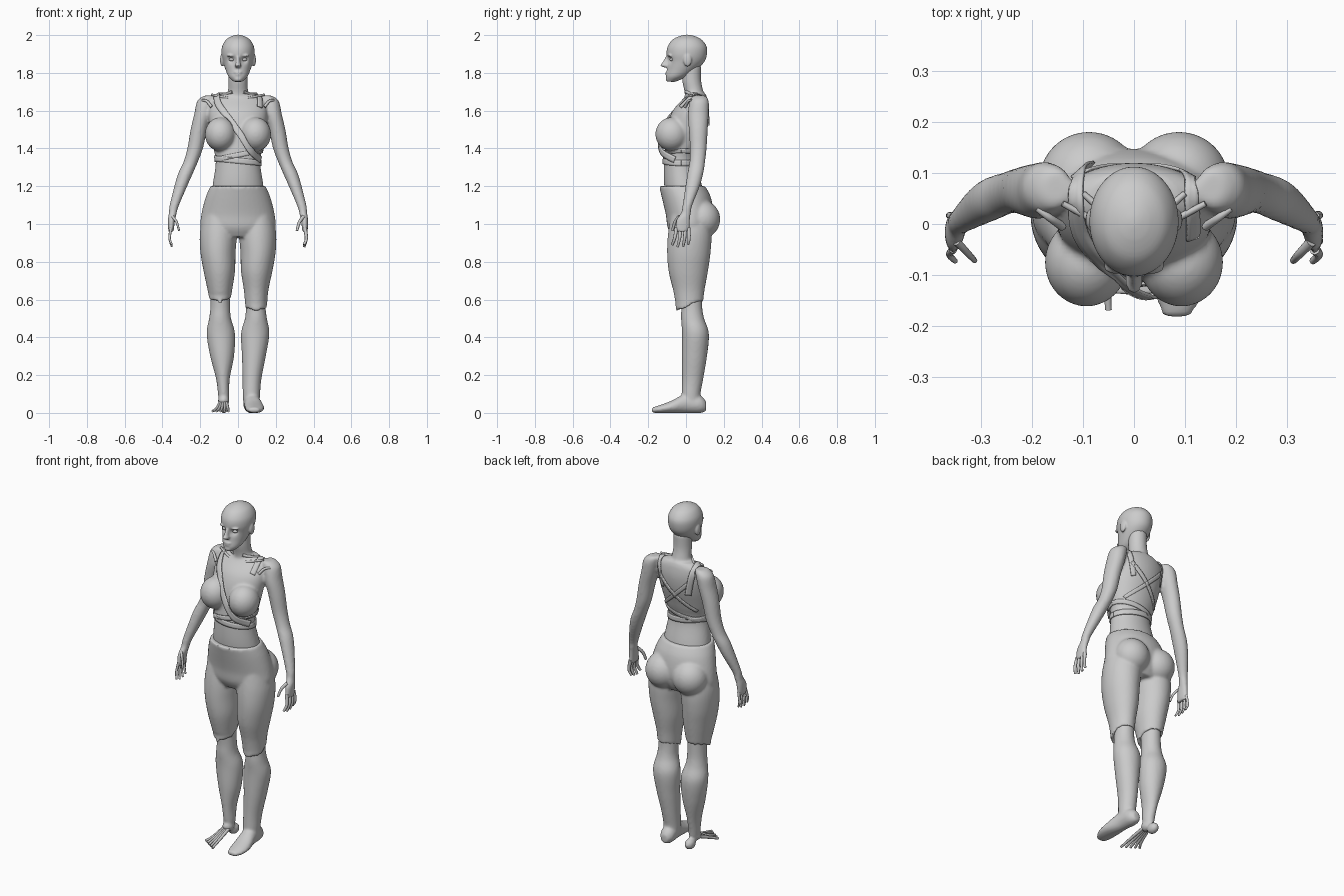
import bpy, bmesh, math
from mathutils import Vector, Matrix

old = bpy.data.objects.get("Cube")
if old:
    bpy.data.objects.remove(old, do_unlink=True)

grey = bpy.data.materials.new("plain_grey")
grey.use_nodes = True
grey.diffuse_color = (0.6, 0.6, 0.6, 1)
grey.node_tree.nodes["Principled BSDF"].inputs["Base Color"].default_value = grey.diffuse_color


def add_object(name, data):
    ob = bpy.data.objects.new(name, data)
    bpy.context.collection.objects.link(ob)
    data.materials.append(grey)
    return ob


def finish(name, bm, voxel=0, smooth=4):
    """Turn overlapping closed forms into one smooth skin."""
    bmesh.ops.recalc_face_normals(bm, faces=bm.faces[:])
    for f in bm.faces:
        f.smooth = True
    mesh = bpy.data.meshes.new(name)
    bm.to_mesh(mesh)
    bm.free()
    ob = add_object(name, mesh)
    if voxel:
        mod = ob.modifiers.new("Blend", 'REMESH')
        mod.mode = 'VOXEL'
        mod.voxel_size = voxel
        mod.use_smooth_shade = True
        mod = ob.modifiers.new("Soften", 'SMOOTH')
        mod.factor = 0.5
        mod.iterations = smooth
    return ob


def spline(rows, steps=6):
    """Catmull-Rom interpolation of rows of numbers."""
    out = []
    for i in range(len(rows) - 1):
        quad = [rows[max(0, min(len(rows) - 1, i + k))] for k in (-1, 0, 1, 2)]
        for j in range(steps):
            t = j / steps
            out.append([b + t * ((c - a) / 2 + t * (a - 2.5 * b + 2 * c - d / 2
                        + t * (1.5 * (b - c) + (d - a) / 2)))
                        for a, b, c, d in zip(*quad)])
    return out + [list(rows[-1])]


def loft(bm, rows, side=1, along_y=False, hem=0, seg=40):
    """Oval rings (x, y, z, half width, half depth) joined into a closed form."""
    rings = []
    rows = spline(rows)
    for n, (x, y, z, a, b) in enumerate(rows):
        a, b = max(a, 0.002), max(b, 0.002)
        ring = []
        for k in range(seg):
            t = math.tau * k / seg
            u, v = a * math.cos(t), b * math.sin(t)
            p = Vector((x + u, y, z + v)) if along_y else Vector((x + u, y + v, z))
            if hem and n == len(rows) - 1:
                p.z += hem * (math.sin(t) + 0.4 * math.sin(5 * t))
            p.x *= side
            ring.append(bm.verts.new(p))
        rings.append(ring)
    for r, s in zip(rings, rings[1:]):
        for k in range(seg):
            m = (k + 1) % seg
            bm.faces.new((r[k], r[m], s[m], s[k]))
    bm.faces.new(rings[0])
    bm.faces.new(rings[-1])


def centred(rows):
    return [(0, y, z, a, b) for z, y, a, b in rows]


def ball(bm, loc, radii):
    bmesh.ops.create_uvsphere(bm, u_segments=32, v_segments=20, radius=1,
                              matrix=Matrix.LocRotScale(Vector(loc), None, Vector(radii)))


def rods(name, paths, radius):
    """Several rounded rods, tapering to their ends, in one curve object."""
    cu = bpy.data.curves.new(name, 'CURVE')
    cu.dimensions = '3D'
    cu.bevel_depth = radius
    cu.bevel_resolution = 2
    cu.use_fill_caps = True
    for path in paths:
        pts = spline(path, 4)
        sp = cu.splines.new('POLY')
        sp.use_smooth = True
        sp.points.add(len(pts) - 1)
        for i, (point, p) in enumerate(zip(sp.points, pts)):
            point.co = (*p, 1)
            point.radius = 1 - 0.4 * i / len(pts)
    return add_object(name, cu)


def strap(name, path, width, target, wrap='ABOVE_SURFACE'):
    """Flat cloth band laid on the torso."""
    bm = bmesh.new()
    pts = [Vector(p) for p in spline(path, 8)]
    rows = []
    for i, p in enumerate(pts):
        tangent = pts[min(i + 1, len(pts) - 1)] - pts[max(i - 1, 0)]
        across = tangent.cross(p - Vector((0, 0.02, min(p.z, 1.52)))).normalized() * width / 2
        rows.append([bm.verts.new(p + across * k) for k in (-1, -0.33, 0.33, 1)])
    for r, s in zip(rows, rows[1:]):
        for k in range(3):
            bm.faces.new((r[k], r[k + 1], s[k + 1], s[k]))
    ob = finish(name, bm)
    mod = ob.modifiers.new("Lay", 'SHRINKWRAP')
    mod.target = target
    mod.wrap_mode = wrap
    mod.offset = 0.004
    mod = ob.modifiers.new("Thickness", 'SOLIDIFY')
    mod.thickness = 0.006
    mod.offset = 0


# Torso, neck, bust, arms and palms
trunk = [(1.06, .01, .15, .1), (1.2, -.015, .135, .1), (1.33, -.03, .118, .087),
         (1.42, -.015, .135, .095), (1.52, .005, .15, .105), (1.6, .025, .155, .095),
         (1.66, .048, .135, .066), (1.69, .055, .085, .048)]
neck = [(1.64, .05, .07, .055), (1.7, .042, .054, .05), (1.76, .03, .05, .05), (1.84, .03, .05, .05)]
arm = [(.15, .07, 1.68, .03, .035), (.17, .07, 1.65, .046, .05), (.186, .065, 1.58, .046, .055),
       (.207, .065, 1.5, .044, .05), (.227, .065, 1.4, .041, .044), (.25, .06, 1.33, .038, .041),
       (.277, .05, 1.27, .039, .042), (.303, .035, 1.2, .034, .038), (.337, .008, 1.1, .025, .026),
       (.345, 0, 1.06, .021, .026), (.352, -.015, 1.02, .019, .037), (.355, -.02, .96, .014, .038)]
bm = bmesh.new()
loft(bm, centred(trunk))
loft(bm, centred(neck))
for s in (1, -1):
    loft(bm, arm, s)
    ball(bm, (s * .093, -.075, 1.475), (.082, .087, .09))
torso = finish("torso_and_arms", bm, .008)

# Fingers and thumbs, the right ones thinner
for s, name, radius in ((1, "left_fingers", .0105), (-1, "right_finger_bones", .008)):
    paths = [[(s * .354, y, .98), (s * .362, y * 1.2, .925), (s * .35, y * 1.3 - .008, .875 + abs(y + .02) / 2)]
             for y in (-.05, -.028, -.006, .014)]
    paths.append([(s * .347, -.035, 1.04), (s * .325, -.058, 1.01), (s * .312, -.072, .965)])
    rods(name, paths, radius)

# Head with sockets, nose, lips, brows and ears
skull = [(1.753, -.078, .022, .022), (1.78, -.05, .05, .056), (1.82, -.02, .067, .08),
         (1.86, 0, .079, .098), (1.9, .004, .087, .107), (1.94, .006, .084, .103),
         (1.975, .006, .064, .078), (1.994, .006, .034, .042), (2.002, .006, .008, .01)]
nose = [(1.888, -.094, .008, .012), (1.855, -.104, .012, .021),
        (1.84, -.108, .017, .028), (1.828, -.1, .012, .014)]
bm = bmesh.new()
loft(bm, centred(skull), seg=64)
for v in bm.verts:
    for s in (1, -1):
        gap = (v.co - Vector((s * .034, -.09, 1.87))).length
        v.co.y += .018 * math.exp(-(gap / .018) ** 2)
loft(bm, centred(nose))
for z, w in ((1.803, .024), (1.791, .02)):
    ball(bm, (0, -.097, z), (w, .012, .006))
ball(bm, (0, -.088, 1.767), (.024, .02, .014))
for s in (1, -1):
    ball(bm, (s * .034, -.083, 1.892), (.027, .016, .007))
    ball(bm, (s * .084, .008, 1.868), (.011, .022, .034))
finish("head", bm, .005, 2)
bm = bmesh.new()
for s in (1, -1):
    ball(bm, (s * .033, -.074, 1.871), (.015, .013, .009))
finish("eyes", bm)

# Trousers with uneven hems
hips = [(1.2, -.02, .146, .122), (1.14, .002, .172, .13), (1.05, .02, .194, .127),
        (.98, .02, .197, .117), (.93, .02, .15, .09)]
thigh = [(.1, .02, 1.05, .085, .1), (.104, .02, .95, .098, .115), (.106, .015, .85, .093, .115),
         (.099, .012, .75, .083, .104), (.096, .015, .65, .065, .083)]
bm = bmesh.new()
loft(bm, centred(hips))
for s, end in ((1, (.096, .018, .57, .058, .072)), (-1, (.095, .018, .62, .061, .075))):
    loft(bm, thigh + [end], s, hem=.03)
    ball(bm, (s * .088, .085, 1.025), (.098, .096, .1))
finish("trousers", bm, .008)

# Lower legs: a full left one with its foot, a wasted right one
knee = [(.094, .025, .66, .05, .06), (.094, .03, .56, .052, .056), (.095, .035, .5, .058, .061),
        (.091, .05, .42, .075, .071), (.084, .045, .3, .063, .066)]
left_shin = [(.074, .035, .18, .05, .056), (.071, .027, .1, .046, .05), (.071, .027, .05, .043, .05)]
right_shin = [(.08, .035, .18, .036, .05), (.076, .03, .1, .03, .038), (.076, .03, .07, .026, .034)]
foot = [(.07, .107, .035, .02, .025), (.07, .075, .045, .041, .046), (.076, 0, .05, .043, .051),
        (.086, -.08, .031, .051, .032), (.088, -.14, .02, .046, .021), (.083, -.182, .014, .026, .013)]
bm = bmesh.new()
loft(bm, knee + left_shin)
loft(bm, foot, along_y=True)
finish("left_lower_leg", bm, .008)
bm = bmesh.new()
loft(bm, knee + right_shin, -1)
ball(bm, (-.075, .068, .03), (.027, .037, .031))
ball(bm, (-.076, .02, .065), (.03, .038, .032))
finish("right_lower_leg", bm, .008)
rods("right_foot_bones",
     [[(-.064 - .007 * i, .02, .06), (-.056 - .014 * i, -.07, .036 - .003 * i),
       (-.05 - .021 * i, -.168 + .014 * i, .009)] for i in range(5)], .01)

# Bared collar and shoulder bones
bones = []
for s in (1, -1):
    bones.append([(s * .015, -.005, 1.655), (s * .07, .005, 1.67), (s * .14, .04, 1.685)])
    bones.append([(s * .03, .0, 1.7), (s * .06, .025, 1.69), (s * .1, .06, 1.69)])
    bones.append([(s * .14, -.005, 1.62), (s * .165, .012, 1.65), (s * .19, .03, 1.655)])
rods("collar_bones", bones, .009)

# Cloth straps and bodice bands
strap("cross_strap", [(-.09, .11, 1.52), (-.11, .1, 1.64), (-.115, .045, 1.685), (-.1, -.02, 1.63),
                      (-.05, -.09, 1.56), (.015, -.14, 1.47), (.07, -.13, 1.385), (.12, -.06, 1.34)],
      .035, torso, 'OUTSIDE')
strap("left_shoulder_strap", [(.09, .11, 1.52), (.11, .1, 1.64), (.115, .045, 1.685), (.115, -.03, 1.62)],
      .03, torso)
for name, z, tilt, width in (("upper_band", 1.365, .2, .025), ("lower_band", 1.335, -.1, .03)):
    ring = [math.tau * k / 16 for k in range(17)]
    strap(name, [(.125 * math.cos(t), -.025 + .09 * math.sin(t), z + tilt * .125 * math.cos(t))
                 for t in ring], width, torso)
for s, name in ((1, "left_back_strap"), (-1, "right_back_strap")):
    strap(name, [(s * .1, .1, 1.6), (0, .105, 1.5), (-s * .11, .05, 1.4)], .022, torso)
